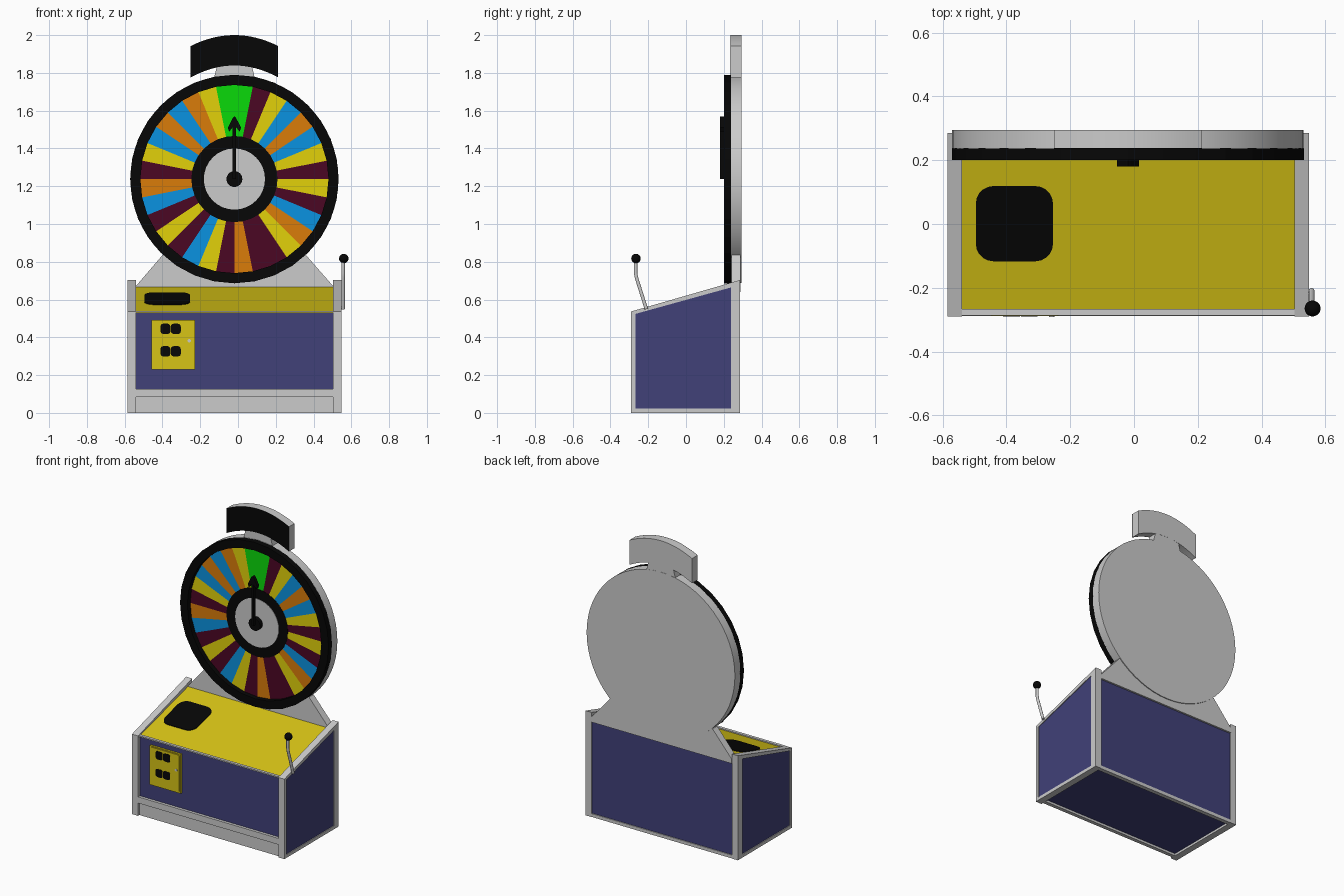
import bpy, bmesh
from math import sin, cos, pi, radians

if "Cube" in bpy.data.objects:
    bpy.data.objects.remove(bpy.data.objects["Cube"])

CX, CZ = -0.019, 1.238                     # wheel centre
XL, XR = -0.54, 0.503                      # inner faces of the cabinet sides


def material(name, r, g, b):
    m = bpy.data.materials.new(name)
    m.diffuse_color = (r, g, b, 1)
    m.use_nodes = True
    m.node_tree.nodes["Principled BSDF"].inputs["Base Color"].default_value = m.diffuse_color
    return m


BLACK = material("black", .002, .002, .002)
NAVY = material("navy", .052, .052, .19)
YELLOW = material("yellow", .68, .55, .008)
WHEEL = {"Y": material("wheel_yellow", .76, .64, .003),
         "M": material("wheel_maroon", .07, .002, .017),
         "B": material("wheel_blue", .003, .29, .75),
         "O": material("wheel_orange", .7, .2, .003),
         "G": material("wheel_green", .003, .7, .003)}


def finish(name, bm, mats=(), smooth=False):
    bmesh.ops.recalc_face_normals(bm, faces=bm.faces[:])
    me = bpy.data.meshes.new(name)
    bm.to_mesh(me)
    bm.free()
    ob = bpy.data.objects.new(name, me)
    bpy.context.collection.objects.link(ob)
    for m in mats:
        if m:
            me.materials.append(m)
    if smooth:
        bpy.ops.object.select_all(action='DESELECT')
        ob.select_set(True)
        bpy.context.view_layer.objects.active = ob
        bpy.ops.object.shade_smooth_by_angle(angle=radians(30))
    return ob


def place(axis, p, d):
    """2D profile point + depth: 'x' takes (y, z), 'y' takes (x, z), 'z' takes (x, y)."""
    return {'x': (d, p[0], p[1]), 'y': (p[0], d, p[1]), 'z': (p[0], p[1], d)}[axis]


def prism(name, pts, axis, lo, hi, mat=None, smooth=False):
    bm = bmesh.new()
    a, b = ([bm.verts.new(place(axis, p, d)) for p in pts] for d in (lo, hi))
    bm.faces.new(a)
    bm.faces.new(b)
    for i in range(len(pts)):
        j = (i + 1) % len(pts)
        bm.faces.new((a[i], a[j], b[j], b[i]))
    return finish(name, bm, [mat], smooth)


def ring(name, outer, inner, axis, lo, hi, mats=(), slots=None):
    """Frame between two outlines; slots gives a material index for each segment."""
    bm = bmesh.new()
    loops = [[bm.verts.new(place(axis, p, d)) for p in pts]
             for pts, d in ((outer, lo), (outer, hi), (inner, hi), (inner, lo))]
    for k in range(4):
        a, b = loops[k], loops[(k + 1) % 4]
        for i in range(len(outer)):
            j = (i + 1) % len(outer)
            f = bm.faces.new((a[i], a[j], b[j], b[i]))
            f.material_index = slots[i] if slots else 0
    return finish(name, bm, mats)


def rect(x0, x1, z0, z1):
    return [(x0, z0), (x1, z0), (x1, z1), (x0, z1)]


def circle(r, n, cx=CX, cz=CZ):
    return [(cx + r * sin(2 * pi * i / n), cz + r * cos(2 * pi * i / n)) for i in range(n)]


def rounded(x0, x1, z0, z1, r, n=5):
    pts = []
    for k, (x, z) in enumerate(((x1 - r, z1 - r), (x0 + r, z1 - r), (x0 + r, z0 + r), (x1 - r, z0 + r))):
        for i in range(n + 1):
            a = pi / 2 * (k + i / n)
            pts.append((x + r * cos(a), z + r * sin(a)))
    return pts


# Cabinet: navy core showing through grey side frames
prism("cabinet_core", [(-.27, .015), (.268, .015), (.268, .66), (-.27, .528)], 'x', XL - .01, XR + .01, NAVY)
outer = [(-.29, 0), (.285, 0), (.285, .703), (-.29, .537)]
inner = [(-.268, .022), (.238, .022), (.238, .664), (-.268, .524)]
for side, lo, hi, p0, p1 in (("left", -.585, XL, -.58, XL - .004), ("right", XR, .548, XR + .004, .543)):
    ring(side + "_side_frame", outer, inner, 'x', lo, hi)
    prism(side + "_side_panel", [(-.27, .015), (.24, .015), (.24, .666), (-.27, .526)], 'x', p0, p1, NAVY)

# Cabinet rails, kick plate and sloping top
prism("kick_plate", rect(-.275, -.25, 0, .09), 'x', XL, XR)
prism("front_lower_rail", rect(-.289, -.26, .085, .127), 'x', XL, XR)
prism("front_top_lip", rect(-.287, -.267, .531, .54), 'x', XL, XR)
prism("back_bottom_rail", rect(.255, .283, 0, .022), 'x', XL, XR)
prism("sloping_top", [(-.268, .51), (-.268, .532), (.242, .667), (.242, .645)], 'x', XL, XR, YELLOW)
prism("back_panel", rect(.25, .277, .02, .672), 'x', XL, XR, NAVY)

# Black pad lying on the sloping top
pad = prism("top_pad", rounded(-.496, -.254, -.117, .119, .055), 'z', 0, .006, BLACK, True)
for v in pad.data.vertices:
    v.co.z += .601 + v.co.y * .2647

# Service door with coin slots and lock
prism("door_frame", rect(-.458, -.228, .23, .493), 'y', -.283, -.268, YELLOW)
prism("door_panel", rounded(-.448, -.236, .238, .487, .012, 3), 'y', -.288, -.275, YELLOW)
for row, z in (("upper", .445), ("lower", .326)):
    for col, x in (("left", -.384), ("right", -.329)):
        prism(f"{row}_{col}_coin_slot", rounded(x - .026, x + .026, z - .027, z + .027, .014, 3),
              'y', -.29, -.275, BLACK)
prism("door_lock", circle(.009, 12, -.258, .382), 'y', -.291, -.275)

# Lever with ball knob
cu = bpy.data.curves.new("lever_rod", 'CURVE')
cu.dimensions = '3D'
cu.bevel_depth = .0095
cu.bevel_resolution = 3
cu.use_fill_caps = True
path = [(-.21, .55), (-.262, .715), (-.267, .74), (-.267, .81)]
sp = cu.splines.new('POLY')
sp.points.add(len(path) - 1)
for p, (y, z) in zip(sp.points, path):
    p.co = (.557, y, z, 1)
bpy.context.collection.objects.link(bpy.data.objects.new("lever_rod", cu))
bm = bmesh.new()
bmesh.ops.create_uvsphere(bm, u_segments=20, v_segments=12, radius=.025)
bmesh.ops.translate(bm, verts=bm.verts[:], vec=(.56, -.265, .817))
finish("lever_knob", bm, [BLACK], True)

# Wheel support: lower bracket, backing disc, neck
prism("wheel_bracket", [(XL, .64), (XR, .64), (XR, .672), (.36, .835), (-.4, .835), (XL, .672)], 'y', .24, .289)
prism("wheel_backing", circle(.551, 64), 'y', .237, .295, None, True)
prism("sign_neck", [(-.135, 1.74), (.097, 1.74), (.07, 1.85), (-.108, 1.85)], 'y', .24, .294)

# Arched sign with black face
ts = [i / 8 - 1 for i in range(17)]
arch = [(CX + .232 * t, 1.942 + .058 * (1 - t * t)) for t in ts]
arch += [(CX + .232 * t, 1.776 + .063 * (1 - t * t)) for t in reversed(ts)]
prism("sign_body", arch, 'y', .238, .295, None, True)
prism("sign_face", arch, 'y', .236, .238, BLACK)

# Raised wheel rim around 32 recessed coloured wedges, clockwise from the top
ring("wheel_rim", circle(.552, 32), circle(.498, 32), 'y', .2, .238, [BLACK])
order = "GMYBOBYMYMBOYMMO" + "MYBMYMBOMYBOBOYG"
keys = list(WHEEL)
ring("wheel_wedges", circle(.5, 32), circle(.2, 32), 'y', .232, .24,
     WHEEL.values(), [keys.index(k) for k in order])

# Wheel centre, hub and pointer
prism("inner_ring", circle(.228, 32), 'y', .23, .24, BLACK)
prism("centre_disc", circle(.162, 32), 'y', .228, .24)
prism("pointer_hub", circle(.042, 24), 'y', .2, .235, BLACK, True)
half = [(.009, 0), (.009, .275), (.028, .25), (.035, .272), (.008, .325)]
arrow = [(CX + x, CZ + z) for x, z in half] + [(CX, 1.57)] + [(CX - x, CZ + z) for x, z in reversed(half)]
prism("pointer", arrow, 'y', .181, .202, BLACK)
